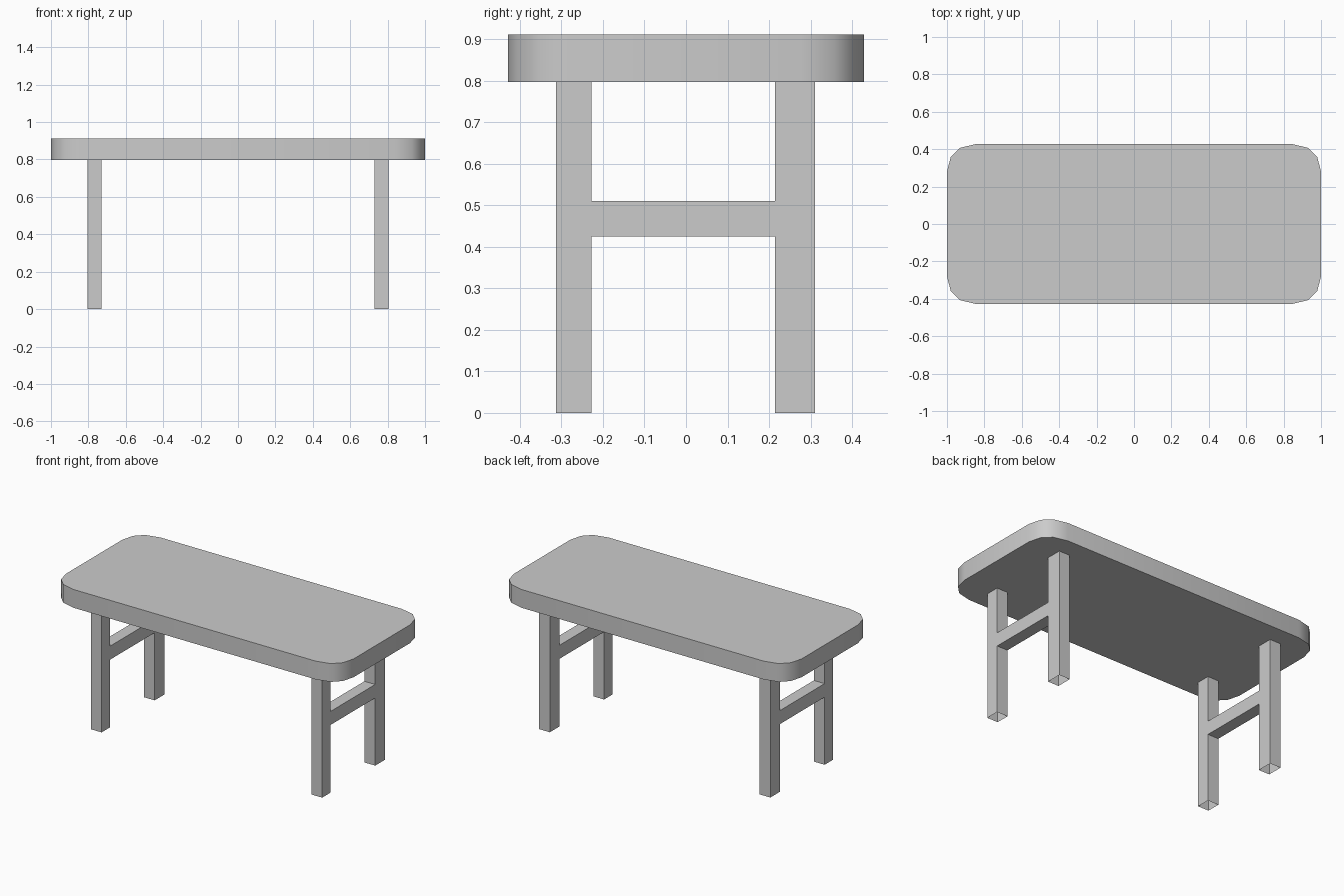
import bpy, bmesh

if "Cube" in bpy.data.objects:
    bpy.data.objects.remove(bpy.data.objects["Cube"])

TOP_Z, TOP_H = 0.797, 0.115


def finish(bm, name):
    bmesh.ops.recalc_face_normals(bm, faces=bm.faces)
    mesh = bpy.data.meshes.new(name)
    bm.to_mesh(mesh)
    bm.free()
    ob = bpy.data.objects.new(name, mesh)
    bpy.context.collection.objects.link(ob)
    return ob


def bar(name, x, y, z, open_axis):
    """Box between the given ranges, with both ends along open_axis left open."""
    bm = bmesh.new()
    bmesh.ops.create_cube(bm, size=1)
    bm.normal_update()
    ends = [f for f in bm.faces if abs(f.normal[open_axis]) > 0.9]
    bmesh.ops.delete(bm, geom=ends, context='FACES_ONLY')
    for v in bm.verts:
        v.co = [r[0] if c < 0 else r[1] for c, r in zip(v.co, (x, y, z))]
    return finish(bm, name)


# Table top: rounded outline mirrored from one corner, then extruded
corner = [(1.0, 0.28), (0.98, 0.357), (0.93, 0.407), (0.84, 0.429)]
outline = (corner
           + [(-x, y) for x, y in reversed(corner)]
           + [(-x, -y) for x, y in corner]
           + [(x, -y) for x, y in reversed(corner)])
bm = bmesh.new()
base = bm.faces.new([bm.verts.new((x, y, TOP_Z)) for x, y in outline])
ext = bmesh.ops.extrude_face_region(bm, geom=[base], use_keep_orig=True)
for v in ext["geom"]:
    if isinstance(v, bmesh.types.BMVert):
        v.co.z += TOP_H
top = finish(bm, "table_top")
bpy.context.view_layer.objects.active = top
top.select_set(True)
bpy.ops.object.shade_smooth_by_angle(angle=0.7)

# Legs (open-ended, back pair slightly deeper) and side stretchers
FRONT_Y, BACK_Y = (-0.313, -0.228), (0.214, 0.311)
for side, x in (("left", (-0.804, -0.729)), ("right", (0.729, 0.804))):
    bar(f"front_leg_{side}", x, FRONT_Y, (0, TOP_Z), 2)
    bar(f"back_leg_{side}", x, BACK_Y, (0, TOP_Z), 2)
    bar(f"stretcher_{side}", x, (FRONT_Y[1], BACK_Y[0]), (0.425, 0.51), 1)
